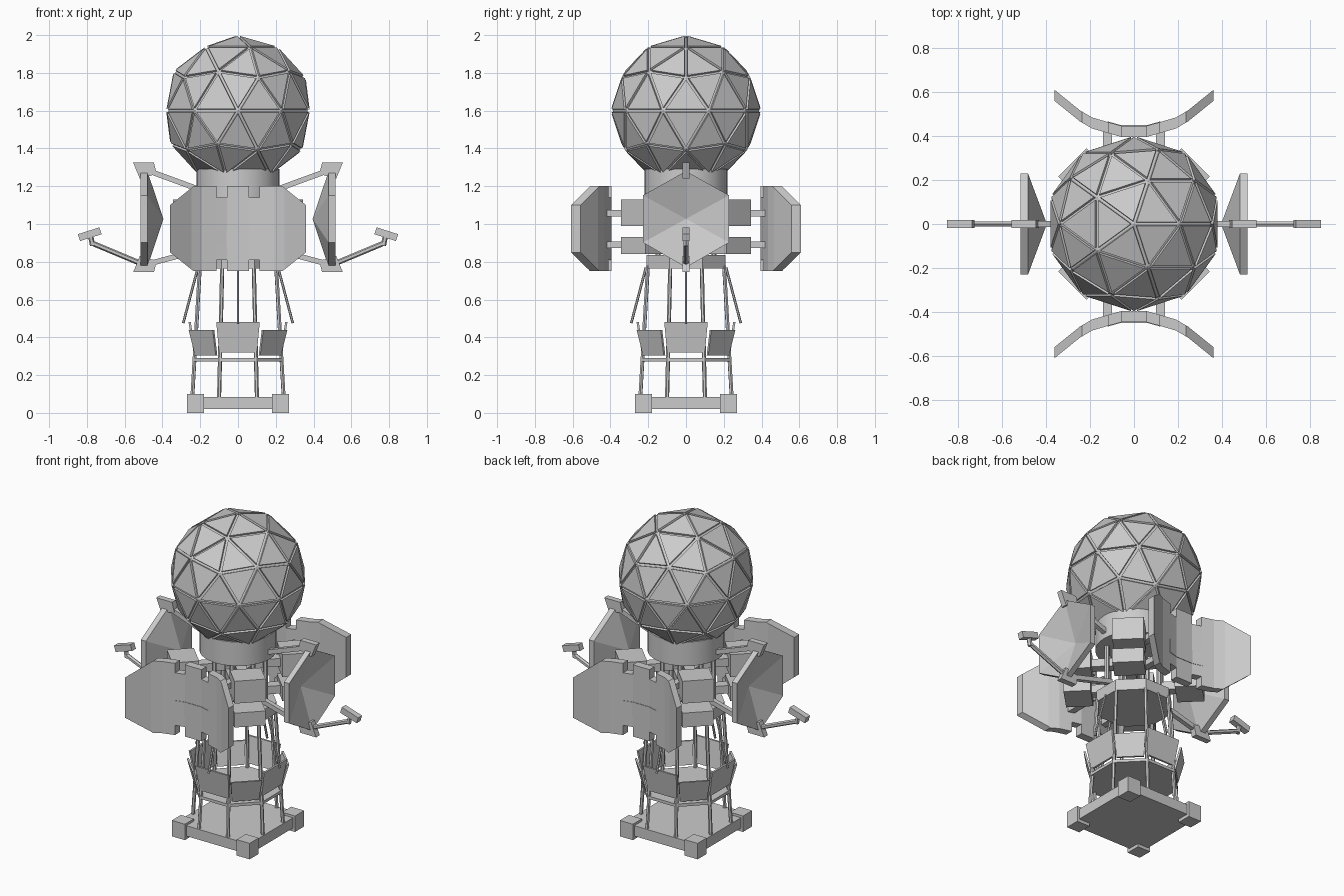
import bpy, bmesh, math
from mathutils import Vector, Matrix

if "Cube" in bpy.data.objects:
    bpy.data.objects.remove(bpy.data.objects["Cube"])


def finish(name, bm):
    bmesh.ops.recalc_face_normals(bm, faces=bm.faces)
    me = bpy.data.meshes.new(name)
    bm.to_mesh(me)
    bm.free()
    ob = bpy.data.objects.new(name, me)
    bpy.context.collection.objects.link(ob)
    return ob


def hulls(name, groups):
    """One object made of convex solids, each given by its corner points."""
    out = bmesh.new()
    for pts in groups:
        bm = bmesh.new()
        for p in pts:
            bm.verts.new(p)
        res = bmesh.ops.convex_hull(bm, input=bm.verts)
        junk = [g for g in res["geom_interior"] if isinstance(g, bmesh.types.BMVert)]
        bmesh.ops.delete(bm, geom=junk, context='VERTS')
        bmesh.ops.dissolve_limit(bm, angle_limit=0.01, verts=bm.verts, edges=bm.edges)
        tmp = bpy.data.meshes.new("tmp")
        bm.to_mesh(tmp)
        bm.free()
        out.from_mesh(tmp)
        bpy.data.meshes.remove(tmp)
    return finish(name, out)


def box(x0, x1, y0, y1, z0, z1):
    return [(x, y, z) for x in (x0, x1) for y in (y0, y1) for z in (z0, z1)]


def ngon(n, r, z0, z1, off=0.0):
    return [(r * math.cos(off + i * math.tau / n), r * math.sin(off + i * math.tau / n), z)
            for i in range(n) for z in (z0, z1)]


def rod(a, b, r, n=6):
    a, b = Vector(a), Vector(b)
    q = (b - a).to_track_quat('Z', 'Y')
    ring = [q @ Vector((r * math.cos((i + .5) * math.tau / n), r * math.sin((i + .5) * math.tau / n), 0))
            for i in range(n)]
    return [p + v for p in (a, b) for v in ring]


def spin(pts, ang):
    m = Matrix.Rotation(ang, 3, 'Z')
    return [m @ Vector(p) for p in pts]


def pol(r, ang, z):
    return (r * math.cos(ang), r * math.sin(ang), z)


OCT = math.pi / 8
Q = math.pi / 2

# Base plate and corner feet
hulls("base_plate", [box(-.255, .255, -.255, .255, .02, .085)])
hulls("corner_feet", [spin(box(.18, .27, .18, .27, 0, .1), i * Q) for i in range(4)])

# Octagonal leg tower with its two decks
angles = [OCT + i * math.pi / 4 for i in range(8)]
hulls("tower_legs", [rod(pol(.262, a, .08), pol(.218, a, .78), .011) for a in angles])
hulls("lower_deck", [ngon(8, .262, .272, .29, OCT)])
hulls("upper_deck", [ngon(8, .225, .765, .835, OCT)])
hulls("tower_stays", [rod(pol(.212, i * Q, .77), pol(.29, i * Q, .475), .007) for i in range(4)])


# Ring of outward-leaning panels
def lean_panel(r0, r1, w0, w1, z0, z1, ang, t=.012):
    return spin([(r - d, s * w, z) for r, w, z in ((r0, w0, z0), (r1, w1, z1))
                 for s in (-1, 1) for d in (0, t)], ang)


hulls("axis_panels", [lean_panel(.235, .262, .1, .115, .32, .48, i * Q) for i in range(4)])
hulls("diagonal_panels", [lean_panel(.245, .28, .078, .09, .305, .44, Q / 2 + i * Q) for i in range(4)])

# Drum and pillars between upper deck and ball
drum = hulls("drum", [ngon(32, .22, 1.14, 1.29)])
hulls("pillars", [rod(pol(.16, a, .83), pol(.16, a, 1.15), .014) for a in angles])

# Equipment boxes on the diagonals, with beams to the core
boxes, beams = [], []
for i in range(4):
    a = Q / 2 + i * Q
    boxes += [spin(box(.24, .395, -.09, .09, .99, 1.13), a),
              spin(box(.24, .395, -.09, .09, .84, .93), a)]
    beams += [spin(box(.08, .25, -.03, .03, 1.03, 1.08), a),
              spin(box(.08, .25, -.03, .03, .86, .91), a)]
hulls("equipment_boxes", boxes)
hulls("box_beams", beams)

# Brackets holding the curved shields
hulls("shield_mounts", [box(sx * .1, sx * .14, sy * .22, sy * .42, z - .018, z + .018)
                        for sx in (-1, 1) for sy in (-1, 1) for z in (1.057, .89)])

# Curved shields front and back, bent outward and notched at top and bottom
BEND = [(0, .445), (.06, .445), (.19, .483), (.245, .515), (.36, .608)]


def bend(x):
    x = abs(x)
    for (x0, y0), (x1, y1) in zip(BEND, BEND[1:]):
        if x <= x1 + 1e-6:
            return y0 + (y1 - y0) * (x - x0) / (x1 - x0)


# columns: x0, x1, half height at x0, half height at x1 (about z = 0.975)
COLS = [(0, .058, .225, .225), (.058, .115, .165, .165), (.115, .19, .225, .225),
        (.19, .235, .225, .225), (.235, .245, .225, .217), (.245, .36, .217, .125)]
for name, sy in (("front_shield", -1), ("back_shield", 1)):
    solids, label = [], []
    for sx in (-1, 1):
        for x0, x1, h0, h1 in COLS:
            solids.append([(sx * x, sy * (bend(x) - d), .975 + s * h)
                           for x, h in ((x0, h0), (x1, h1)) for s in (-1, 1) for d in (0, .05)])
        for x0, x1 in ((0, .06), (.06, .12)):
            label.append([(sx * x, sy * (bend(x) + d), z)
                          for x in (x0, x1) for z in (.88, .967) for d in (-.01, .003)])
    hulls(name, solids)
    hulls(name + "_plate", label)

# Side dishes: dished hexagons with a thick rim
HEX = [(0, 1.28), (.228, 1.152), (.228, .902), (0, .77), (-.228, .902), (-.228, 1.152)]
for name, s in (("right_dish", 1), ("left_dish", -1)):
    bm = bmesh.new()
    outer = [bm.verts.new((s * .515, y, z)) for y, z in HEX]
    inner = [bm.verts.new((s * .48, y, z)) for y, z in HEX]
    co, ci = bm.verts.new((s * .435, 0, 1.027)), bm.verts.new((s * .395, 0, 1.027))
    for i in range(6):
        j = (i + 1) % 6
        bm.faces.new((outer[i], outer[j], co))
        bm.faces.new((inner[i], inner[j], ci))
        bm.faces.new((outer[i], outer[j], inner[j], inner[i]))
    finish(name, bm)

# Dish clamps, support arms and lamp arms on both sides
CLAMP = [(.445, 1.325), (.555, 1.325), (.52, 1.24), (.43, 1.265)]
clamps, arms, lamp_arms, lamps = [], [], [], []
for s in (-1, 1):
    clamps.append([(s * x, y, z) for x, z in CLAMP for y in (-.018, .018)])
    clamps.append([(s * x, y, 2.07 - z) for x, z in CLAMP for y in (-.018, .018)])
    arms.append(rod((s * .17, 0, 1.17), (s * .47, 0, 1.28), .02, 4))
    arms.append(rod((s * .17, 0, .87), (s * .47, 0, .79), .02, 4))
    lamp_arms.append(rod((s * .5, 0, .785), (s * .775, 0, .9), .014))
    lamp_arms.append(rod((s * .77, 0, .885), (s * .782, 0, .945), .014))
    d = Vector((s * .057, 0, -.018))
    c = Vector((s * .785, 0, .946))
    lamps.append(rod(c - d, c + d, .027, 4))
hulls("dish_clamps", clamps)
hulls("dish_arms", arms)
hulls("lamp_arms", lamp_arms)
hulls("lamps", lamps)

# Faceted ball: inner core plus separate raised triangular panels
bm = bmesh.new()
bmesh.ops.create_icosphere(bm, subdivisions=2, radius=.388, matrix=Matrix.Translation((0, 0, 1.6)))
finish("ball_core", bm)
src = bmesh.new()
bmesh.ops.create_icosphere(src, subdivisions=2, radius=.4)
panels = []
for f in src.faces:
    c = f.calc_center_median()
    tri = [c + (v.co - c) * .87 for v in f.verts]
    panels.append([p - f.normal * d + Vector((0, 0, 1.6)) for p in tri for d in (0, .014)])
src.free()
hulls("ball_panels", panels)

# Smooth the drum wall, keep its rims sharp
bpy.context.view_layer.objects.active = drum
drum.select_set(True)
bpy.ops.object.shade_smooth_by_angle(angle=math.radians(30))
